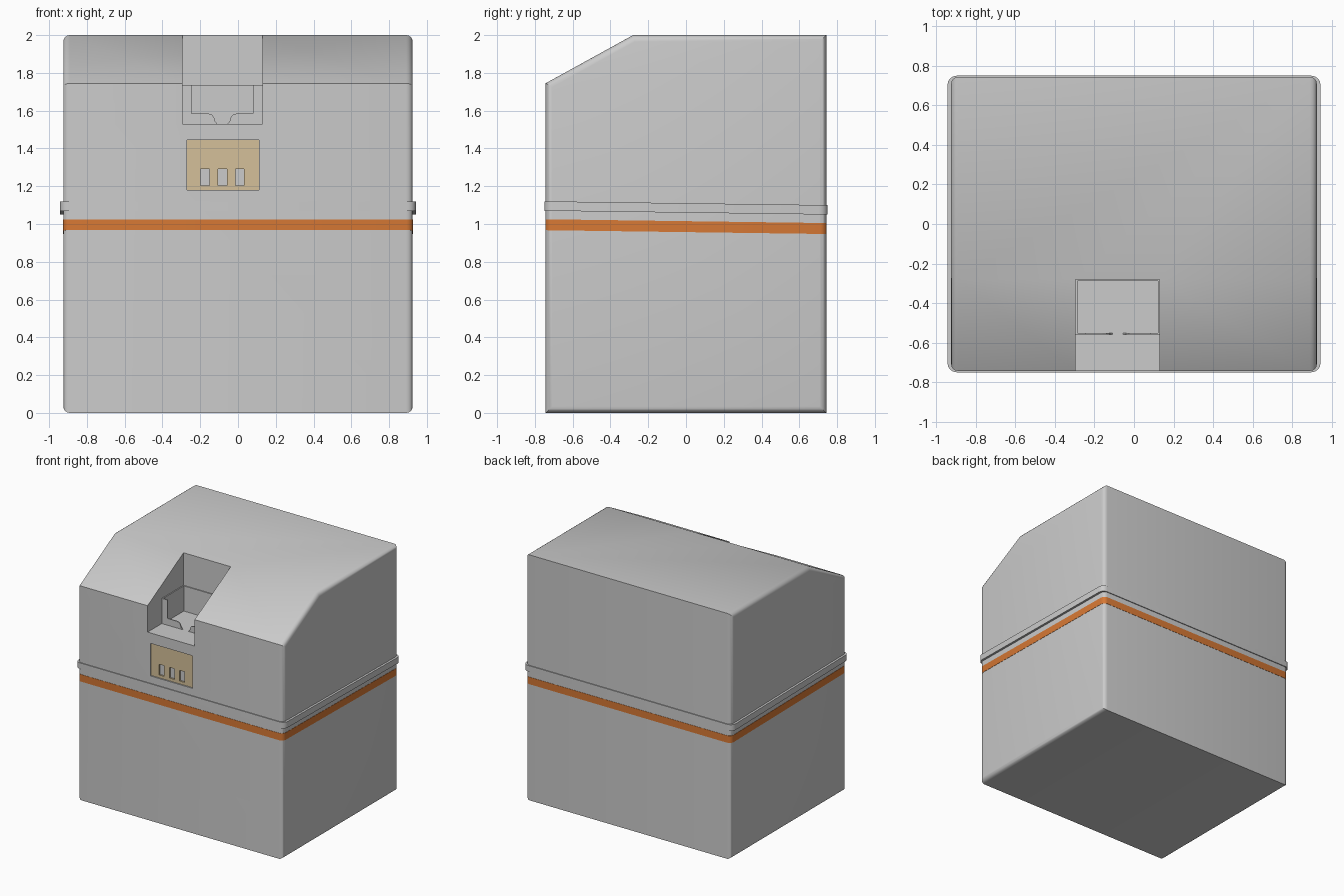
import bpy, bmesh, math
from mathutils import Vector

if "Cube" in bpy.data.objects:
    bpy.data.objects.remove(bpy.data.objects["Cube"])

TILT = -0.0135   # the band and stripe drop slightly toward the back
MID = -0.0825    # centre line of the off-centre front details


def finish(name, bm, colour=None):
    bmesh.ops.recalc_face_normals(bm, faces=bm.faces[:])
    me = bpy.data.meshes.new(name)
    bm.to_mesh(me)
    bm.free()
    ob = bpy.data.objects.new(name, me)
    bpy.context.collection.objects.link(ob)
    if colour:
        mat = bpy.data.materials.new(name + "_colour")
        mat.diffuse_color = (*colour, 1)
        mat.use_nodes = True
        mat.node_tree.nodes["Principled BSDF"].inputs["Base Color"].default_value = mat.diffuse_color
        me.materials.append(mat)
    return ob


def prism(bm, points, offset):
    face = bm.faces.new([bm.verts.new(p) for p in points])
    ext = bmesh.ops.extrude_face_region(bm, geom=[face])
    bmesh.ops.translate(bm, vec=offset, verts=[v for v in ext["geom"] if isinstance(v, bmesh.types.BMVert)])


def box(name, x0, x1, y0, y1, z0, z1, colour=None):
    bm = bmesh.new()
    prism(bm, [(x0, y0, z0), (x1, y0, z0), (x1, y1, z0), (x0, y1, z0)], (0, 0, z1 - z0))
    return finish(name, bm, colour)


def cut(ob, cutter):
    mod = ob.modifiers.new("cut", "BOOLEAN")
    mod.object, mod.operation, mod.solver = cutter, "DIFFERENCE", "EXACT"
    bpy.context.view_layer.objects.active = ob
    bpy.ops.object.modifier_apply(modifier=mod.name)
    bpy.data.objects.remove(cutter)


def smooth(ob):
    bpy.ops.object.select_all(action="DESELECT")
    ob.select_set(True)
    bpy.context.view_layer.objects.active = ob
    bpy.ops.object.shade_smooth_by_angle(angle=math.radians(29))


def tilted_band(name, hx, hy, z0, z1, r, colour=None):
    pts = []
    for i, (sx, sy) in enumerate([(1, 1), (-1, 1), (-1, -1), (1, -1)]):
        for k in range(5):
            a = math.radians(90 * i + 22.5 * k)
            x, y = sx * (hx - r) + r * math.cos(a), sy * (hy - r) + r * math.sin(a)
            pts.append((x, y, z0 + TILT * y))
    bm = bmesh.new()
    prism(bm, pts, (0, 0, z1 - z0))
    ob = finish(name, bm, colour)
    smooth(ob)
    return ob


# Main body: side profile with sloped front, rounded along both side outlines
profile = [(-0.743, 0), (0.743, 0), (0.743, 2), (-0.28, 2), (-0.743, 1.745)]
bm = bmesh.new()
prism(bm, [(-0.925, y, z) for y, z in profile], (1.85, 0, 0))
side_edges = [e for e in bm.edges if abs(e.verts[0].co.x - e.verts[1].co.x) < 0.01]
bmesh.ops.bevel(bm, geom=side_edges, offset=0.035, segments=4, profile=0.5, affect="EDGES")
body = finish("body", bm)

# Front notch and shallow panel recess
cut(body, box("notch_cutter", -0.295, 0.13, -1, -0.28, 1.53, 2.3))
cut(body, box("recess_cutter", -0.27, 0.11, -1, -0.72, 1.18, 1.445))
smooth(body)

# Raised band and coloured stripe round the body
tilted_band("raised_band", 0.943, 0.75, 1.06, 1.11, 0.045)
tilted_band("orange_stripe", 0.927, 0.745, 0.957, 1.015, 0.036, (0.68, 0.19, 0.035))

# Tan panel with three slots
panel = box("front_panel", -0.27, 0.11, -0.733, -0.72, 1.18, 1.445, (0.66, 0.53, 0.32))
for x in (-0.175, MID, 0.01):
    cut(panel, box("slot_cutter", x - 0.023, x + 0.023, -0.8, -0.7, 1.203, 1.29))

# Thin-walled tray in the notch: back, sides and split front lip
box("tray_back", -0.295, 0.13, -0.288, -0.28, 1.53, 1.735)
lip = [(-0.295, 1.53), (-0.11, 1.53), (-0.122, 1.545), (-0.127, 1.565), (-0.14, 1.58),
       (-0.16, 1.585), (-0.245, 1.585), (-0.245, 1.735), (-0.295, 1.735)]
for side, s in (("left", 1), ("right", -1)):
    def mx(x):
        return MID + s * (x - MID)
    a, b = sorted((mx(-0.295), mx(-0.287)))
    box("tray_side_" + side, a, b, -0.56, -0.28, 1.53, 1.735)
    bm = bmesh.new()
    prism(bm, [(mx(x), -0.56, z) for x, z in lip], (0, 0.008, 0))
    finish("tray_front_" + side, bm)
